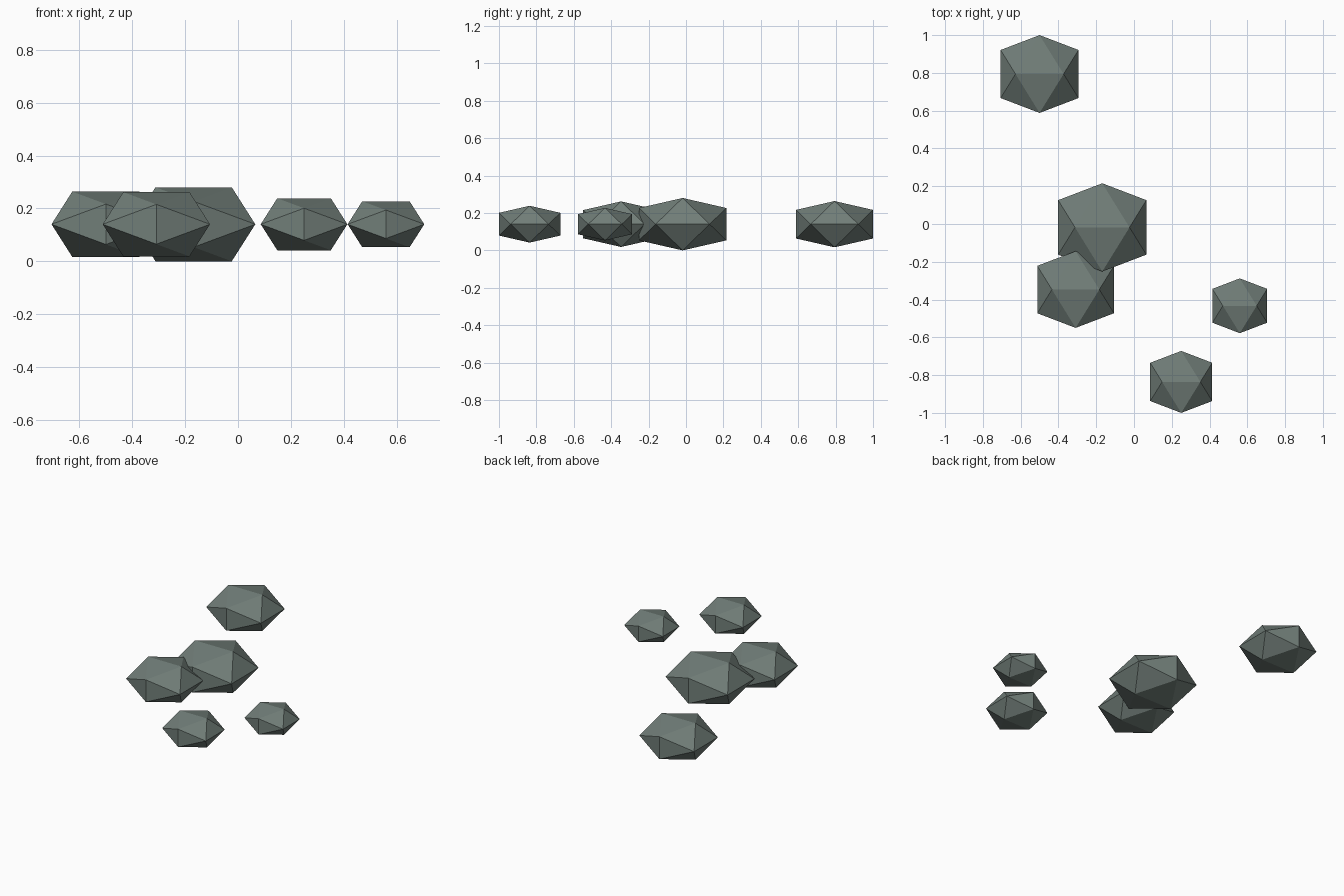
import bpy, bmesh, math

if "Cube" in bpy.data.objects:
    bpy.data.objects.remove(bpy.data.objects["Cube"])

PHI = (1 + math.sqrt(5)) / 2
FLATTEN = 0.6      # vertical squash of every stone
MID_Z = 0.14       # all stones share one mid height

stone_grey = bpy.data.materials.new("stone_grey")
stone_grey.diffuse_color = (0.165, 0.208, 0.189, 1)
stone_grey.use_nodes = True
stone_grey.node_tree.nodes["Principled BSDF"].inputs["Base Color"].default_value = stone_grey.diffuse_color


def stone(name, x, y, r):
    """Flattened icosahedron with its top edge along x; r is its half width."""
    bm = bmesh.new()
    a = r / PHI
    for s in (-1, 1):
        for t in (-1, 1):
            for p in ((s * a, 0, t * r), (s * r, t * a, 0), (0, s * r, t * a)):
                bm.verts.new((p[0], p[1], p[2] * FLATTEN))
    bmesh.ops.convex_hull(bm, input=bm.verts)
    bmesh.ops.recalc_face_normals(bm, faces=bm.faces)
    mesh = bpy.data.meshes.new(name)
    bm.to_mesh(mesh)
    bm.free()
    mesh.materials.append(stone_grey)
    obj = bpy.data.objects.new(name, mesh)
    obj.location = (x, y, MID_Z)
    bpy.context.collection.objects.link(obj)


# Scattered stones: name, x, y, half width
for args in (
    ("back_stone", -0.50, 0.794, 0.206),
    ("large_stone", -0.168, -0.018, 0.2335),
    ("middle_stone", -0.309, -0.347, 0.203),
    ("front_stone", 0.25, -0.836, 0.164),
    ("small_stone", 0.56, -0.433, 0.145),
):
    stone(*args)
